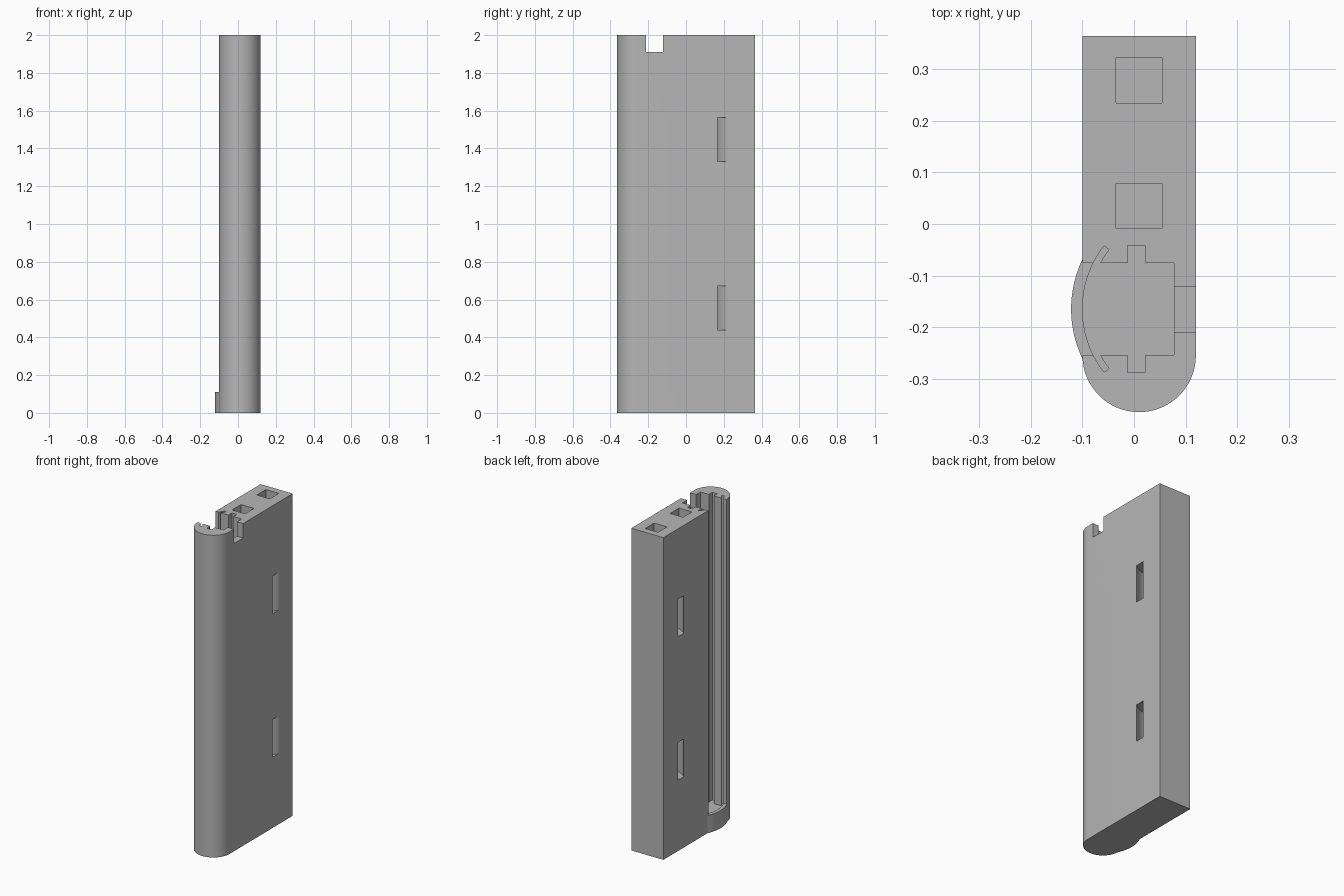
import bpy, bmesh
from math import cos, sin, radians

cube = bpy.data.objects.get("Cube")
if cube:
    bpy.data.objects.remove(cube, do_unlink=True)

grey = bpy.data.materials.new("plain grey")
grey.use_nodes = True
colour = (0.47, 0.47, 0.47, 1)
grey.diffuse_color = colour
grey.node_tree.nodes["Principled BSDF"].inputs["Base Color"].default_value = colour


def arc(cx, cy, r, start, end, n=24):
    angles = [radians(start + (end - start) * i / n) for i in range(n + 1)]
    return [(cx + r * cos(a), cy + r * sin(a)) for a in angles]


def rect(x0, x1, y0, y1):
    return [(x0, y0), (x1, y0), (x1, y1), (x0, y1)]


def prism(name, outline, z0, z1):
    """Extrude a plan outline from z0 to z1."""
    bm = bmesh.new()
    face = bm.faces.new([bm.verts.new((x, y, z0)) for x, y in outline])
    top = bmesh.ops.extrude_face_region(bm, geom=[face])["geom"]
    bmesh.ops.translate(bm, vec=(0, 0, z1 - z0),
                        verts=[v for v in top if isinstance(v, bmesh.types.BMVert)])
    bmesh.ops.recalc_face_normals(bm, faces=bm.faces)
    mesh = bpy.data.meshes.new(name)
    bm.to_mesh(mesh)
    bm.free()
    mesh.materials.append(grey)
    obj = bpy.data.objects.new(name, mesh)
    bpy.context.collection.objects.link(obj)
    return obj


def combine(target, tool, operation):
    """Apply a boolean and discard the tool."""
    mod = target.modifiers.new(tool.name, 'BOOLEAN')
    mod.operation, mod.solver, mod.object = operation, 'EXACT', tool
    bpy.ops.object.select_all(action='DESELECT')
    bpy.context.view_layer.objects.active = target
    target.select_set(True)
    bpy.ops.object.modifier_apply(modifier=mod.name)
    bpy.data.objects.remove(tool, do_unlink=True)


HEIGHT, ABOVE, FLOOR, LIP = 2.0, 2.05, 0.09, 0.11
MID = -0.165            # centre line of the channel
HOLE = 0.279            # centre of the rear square hole

# Slab with a half-round front
body = prism("slab_body", arc(0.01, -0.255, 0.11, 180, 360, 48)
             + [(0.12, 0.365), (-0.10, 0.365)], 0, HEIGHT)

# Bulging foot lip below the channel opening
lip = prism("foot_lip", arc(0.10, MID, 0.222, 154, 206)
            + [(-0.04, MID - 0.09), (-0.04, MID + 0.09)], 0, LIP)
combine(body, lip, 'UNION')

# Channel, its open side, the cross grooves and the curved panel groove
cutters = [
    ("channel", arc(0.10, MID, 0.2, 153.6, 206.4)
     + [(0.078, MID - 0.089), (0.078, MID + 0.089)], FLOOR, ABOVE),
    ("channel_opening", rect(-0.2, 0.0, MID - 0.089, MID + 0.089), LIP, ABOVE),
    ("cross_groove", rect(-0.013, 0.021, MID - 0.123, MID + 0.123), FLOOR, ABOVE),
    ("panel_groove", arc(0.10, MID, 0.2, 142.2, 217.8)
     + arc(0.10, MID, 0.188, 217.8, 142.2), FLOOR, ABOVE),
    ("top_notch", rect(0.05, 0.2, -0.211, -0.121), 1.91, ABOVE),
]

# Square holes down from the top
for y in (0.035, HOLE):
    cutters.append(("square_hole", rect(-0.035, 0.054, y - 0.044, y + 0.044), FLOOR, ABOVE))

# Curved strap passages around the rear hole
for z in (0.44, 1.33):
    cutters.append(("strap_passage", arc(0.01, HOLE, 0.158, 190, 350, 40)
                    + arc(0.01, HOLE, 0.1225, 350, 190, 40), z, z + 0.233))

for name, outline, z0, z1 in cutters:
    combine(body, prism(name, outline, z0, z1), 'DIFFERENCE')

bpy.ops.object.shade_smooth_by_angle(angle=radians(20))
